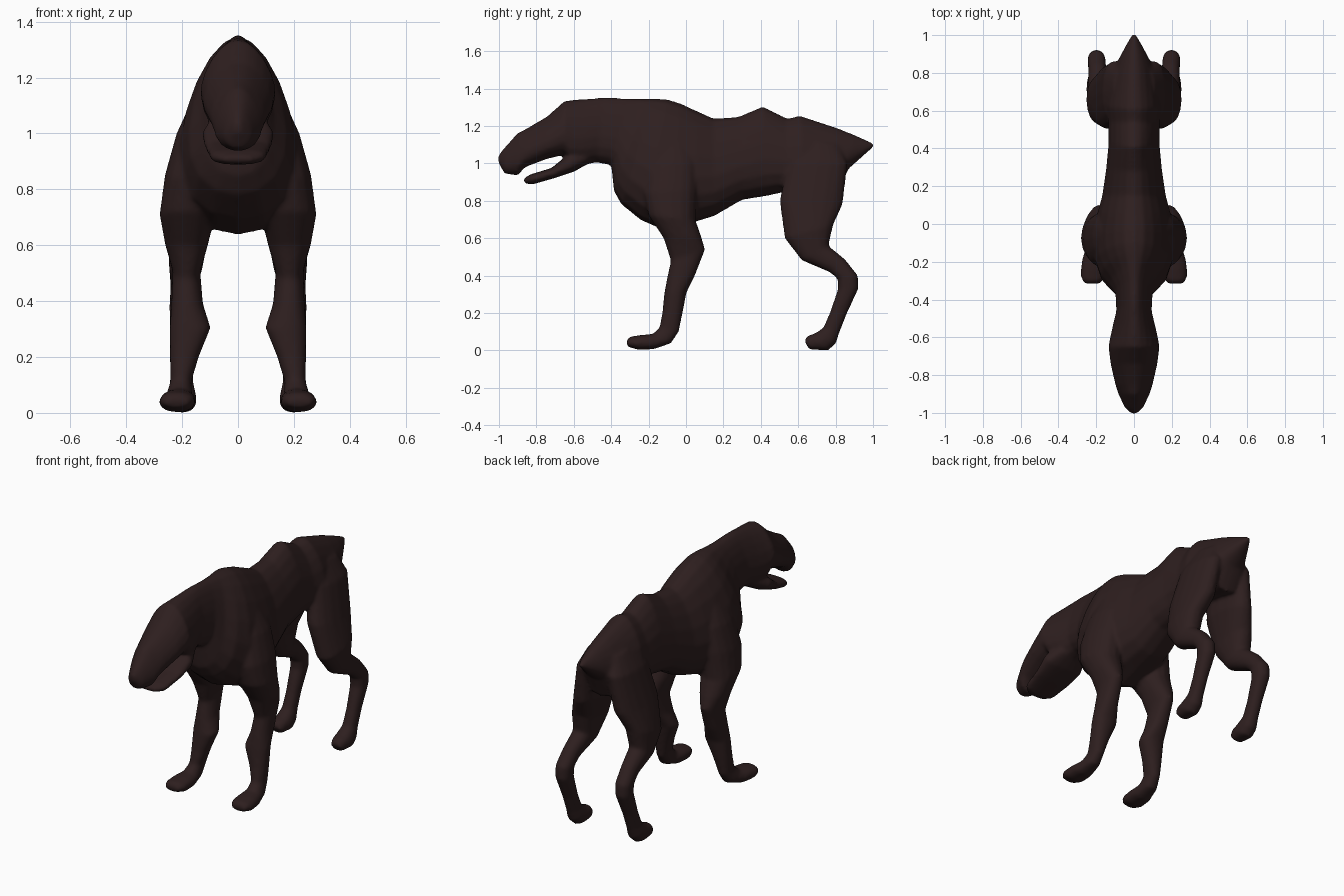
import bpy, bmesh, math

hide = bpy.data.materials.new("dark_hide")
hide.diffuse_color = (0.027, 0.0135, 0.0135, 1)


def loft(bm, rings, sides=16, skew=0.0, power=0.9, flip=1):
    """Skin rings; each spans two side-view points: (y1, z1, y2, z2, x centre, half width)."""
    loops = []
    for y1, z1, y2, z2, xc, hw in rings:
        loop = []
        for i in range(sides):
            a = 2 * math.pi * i / sides
            c, s = math.cos(a), math.sin(a)
            c = math.copysign(abs(c) ** power, c)
            s = math.copysign(abs(s) ** power, s)
            t = (1 - c) / 2
            loop.append(bm.verts.new((flip * (xc + hw * s * (1 - skew * c)),
                                      y1 + (y2 - y1) * t, z1 + (z2 - z1) * t)))
        loops.append(loop)
    for p, q in zip(loops, loops[1:]):
        for i in range(sides):
            j = (i + 1) % sides
            bm.faces.new((p[i], p[j], q[j], q[i]))
    bm.faces.new(loops[0])
    bm.faces.new(loops[-1])


bm = bmesh.new()

# Head, neck, trunk and tail stub: top point, bottom point, half width
trunk = [
    (-1.006, 1.04, -1.001, 1.0, 0.015), (-0.975, 1.08, -0.97, 0.945, 0.047),
    (-0.9, 1.163, -0.9, 0.935, 0.08), (-0.85, 1.188, -0.86, 0.98, 0.094),
    (-0.74, 1.253, -0.74, 1.025, 0.12), (-0.65, 1.334, -0.65, 1.045, 0.13),
    (-0.6, 1.34, -0.62, 0.995, 0.124), (-0.54, 1.345, -0.55, 0.99, 0.11),
    (-0.43, 1.353, -0.48, 1.005, 0.09),
    (-0.3, 1.347, -0.4, 0.99, 0.095), (-0.22, 1.347, -0.385, 0.85, 0.125),
    (-0.15, 1.347, -0.345, 0.78, 0.17), (-0.1, 1.343, -0.24, 0.695, 0.2),
    (-0.03, 1.322, -0.1, 0.636, 0.205), (0.06, 1.28, 0.05, 0.687, 0.187),
    (0.15, 1.24, 0.15, 0.718, 0.162), (0.28, 1.25, 0.3, 0.805, 0.142),
    (0.41, 1.305, 0.43, 0.825, 0.13), (0.54, 1.24, 0.54, 0.85, 0.13),
    (0.61, 1.255, 0.63, 0.87, 0.14), (0.8, 1.193, 0.81, 0.84, 0.115),
    (0.9, 1.153, 0.868, 0.97, 0.075), (1.009, 1.105, 0.998, 1.085, 0.012)]
loft(bm, [(a, b, c, d, 0, w) for a, b, c, d, w in trunk], 18, 0.29, 0.95)

# Open lower jaw
jaw = [(-0.87, 0.918, -0.865, 0.893, 0.05), (-0.83, 0.942, -0.82, 0.888, 0.1),
       (-0.72, 0.975, -0.7, 0.922, 0.118), (-0.64, 1.04, -0.6, 0.955, 0.13),
       (-0.55, 1.08, -0.52, 1.0, 0.09)]
loft(bm, [(a, b, c, d, 0, w) for a, b, c, d, w in jaw], 16, 0, 0.75)

# Legs, each mirrored: front point, back point, x centre, half width
front_leg = [
    (-0.14, 1.13, 0.0, 1.13, 0.12, 0.04), (-0.2, 1.0, 0.06, 1.0, 0.14, 0.08),
    (-0.23, 0.84, 0.06, 0.86, 0.165, 0.097), (-0.2, 0.72, 0.05, 0.7, 0.181, 0.1),
    (-0.12, 0.6, 0.082, 0.61, 0.184, 0.078), (-0.082, 0.48, 0.103, 0.54, 0.185, 0.05),
    (-0.103, 0.38, 0.048, 0.4, 0.182, 0.057), (-0.117, 0.3, 0.003, 0.31, 0.171, 0.074),
    (-0.127, 0.2, -0.018, 0.2, 0.192, 0.052), (-0.143, 0.12, -0.038, 0.1, 0.205, 0.038),
    (-0.18, 0.088, -0.08, 0.038, 0.21, 0.047), (-0.24, 0.083, -0.17, 0.007, 0.215, 0.064),
    (-0.3, 0.074, -0.25, 0.002, 0.218, 0.065), (-0.32, 0.052, -0.312, 0.02, 0.22, 0.045)]
hind_leg = [
    (0.6, 1.12, 0.82, 1.1, 0.07, 0.04), (0.54, 1.0, 0.865, 1.0, 0.1, 0.067),
    (0.5, 0.8, 0.838, 0.78, 0.135, 0.08), (0.527, 0.6, 0.787, 0.67, 0.178, 0.074),
    (0.618, 0.482, 0.762, 0.56, 0.187, 0.06), (0.77, 0.417, 0.85, 0.488, 0.194, 0.048),
    (0.81, 0.383, 0.92, 0.4, 0.198, 0.048), (0.813, 0.33, 0.922, 0.33, 0.199, 0.046),
    (0.768, 0.2, 0.862, 0.2, 0.2, 0.039), (0.733, 0.12, 0.822, 0.1, 0.2, 0.04),
    (0.69, 0.092, 0.802, 0.038, 0.2, 0.05), (0.648, 0.078, 0.76, 0.0, 0.2, 0.052),
    (0.632, 0.052, 0.66, 0.005, 0.2, 0.038)]
for side in (1, -1):
    loft(bm, front_leg, flip=side)
    loft(bm, hind_leg, flip=side)

bmesh.ops.recalc_face_normals(bm, faces=bm.faces)
me = bpy.data.meshes.new("hound_body")
bm.to_mesh(me)
bm.free()
me.materials.append(hide)
body = bpy.data.objects.new("hound_body", me)
bpy.context.collection.objects.link(body)

# Fuse the overlapping parts into one skin and soften the joins
fuse = body.modifiers.new("fuse", 'REMESH')
fuse.mode = 'VOXEL'
fuse.voxel_size = 0.01
fuse.use_smooth_shade = True
soften = body.modifiers.new("soften", 'SMOOTH')
soften.factor = 0.5
soften.iterations = 8
